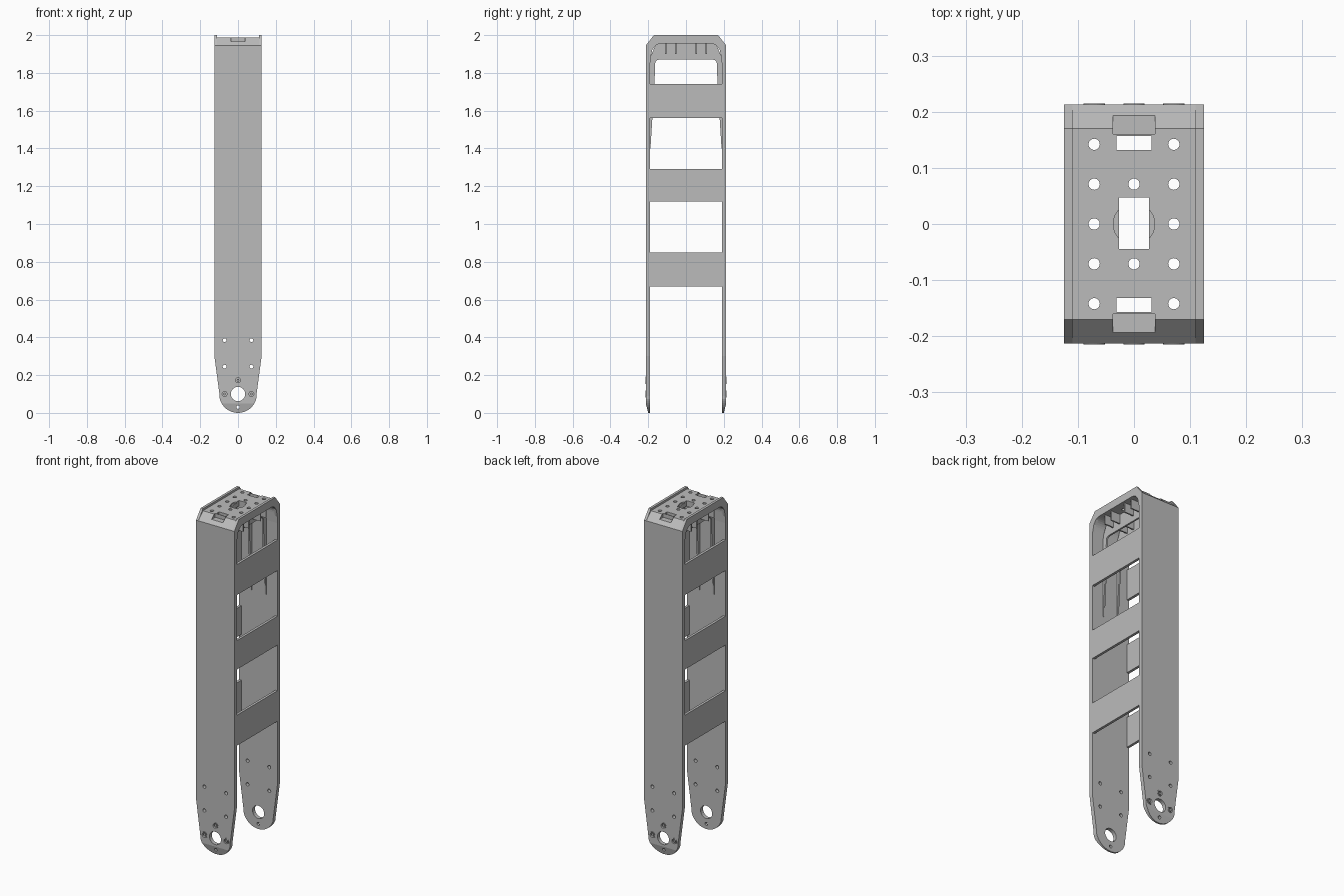
import bpy, bmesh, math
from mathutils import Matrix, Vector

default = bpy.data.objects.get("Cube")
if default:
    bpy.data.objects.remove(default, do_unlink=True)

grey = bpy.data.materials.new("matte grey")
grey.use_nodes = True
COLOUR = (0.5, 0.5, 0.5, 1)
grey.diffuse_color = COLOUR
grey.node_tree.nodes["Principled BSDF"].inputs["Base Color"].default_value = COLOUR

WALL_IN, WALL_OUT, HALF = 0.19, 0.213, 0.125
DECK, LIP = 1.988, 0.015


def finish(bm, name):
    bmesh.ops.recalc_face_normals(bm, faces=bm.faces)
    mesh = bpy.data.meshes.new(name)
    bm.to_mesh(mesh)
    bm.free()
    mesh.materials.append(grey)
    obj = bpy.data.objects.new(name, mesh)
    bpy.context.collection.objects.link(obj)
    return obj


def prism(name, outline, axis, lo, hi):
    """Extrude an outline along x (points are y, z) or along y (points are x, z)."""
    bm = bmesh.new()
    verts = [bm.verts.new((lo, a, b) if axis == "x" else (a, lo, b)) for a, b in outline]
    face = bm.faces.new(verts)
    new = bmesh.ops.extrude_face_region(bm, geom=[face])["geom"]
    step = Vector((hi - lo, 0, 0)) if axis == "x" else Vector((0, hi - lo, 0))
    bmesh.ops.translate(bm, vec=step, verts=[g for g in new if isinstance(g, bmesh.types.BMVert)])
    return finish(bm, name)


def boxes(name, specs):
    """Boxes given as low and high corners."""
    bm = bmesh.new()
    for lo, hi in specs:
        lo, hi = Vector(lo), Vector(hi)
        bmesh.ops.create_cube(bm, size=1, matrix=Matrix.Translation((lo + hi) / 2)
                              @ Matrix.Diagonal((*(hi - lo), 1)))
    return finish(bm, name)


def cylinders(name, specs, axis="z", sides=24):
    """Cylinders given as centre, radius and length."""
    bm = bmesh.new()
    turn = Matrix.Rotation(math.pi / 2, 4, "X") if axis == "y" else Matrix()
    for centre, radius, length in specs:
        bmesh.ops.create_cone(bm, cap_ends=True, segments=sides, radius1=radius, radius2=radius,
                              depth=length, matrix=Matrix.Translation(centre) @ turn)
    return finish(bm, name)


def boolean(obj, other, operation="DIFFERENCE"):
    mod = obj.modifiers.new(operation, "BOOLEAN")
    mod.operation, mod.object, mod.solver = operation, other, "EXACT"
    bpy.context.view_layer.objects.active = obj
    bpy.ops.object.modifier_apply(modifier=mod.name)
    bpy.data.objects.remove(other, do_unlink=True)


def mirrored(half):
    return half + [(-a, b) for a, b in reversed(half)]


def arc(cy, cz, r, start, end, n):
    angles = [math.radians(start + (end - start) * i / n) for i in range(n + 1)]
    return [(cy + r * math.cos(a), cz + r * math.sin(a)) for a in angles]


# Main frame: two long walls joined by a chamfered top deck
outer = [(0.2, 0), (WALL_OUT, 0.05), (WALL_OUT, 1.945), (0.17, DECK)]
inner = [(WALL_IN, 0), (WALL_IN, 1.84)] + arc(0.13, 1.898, 0.057, 0, 90, 8)
frame = prism("frame", mirrored(outer) + mirrored(inner)[::-1], "x", -HALF, HALF)

# Tapered, rounded feet
foot = [(HALF, 2.1), (HALF, 0.3), (0.097, 0.09)] + arc(0, 0.1, 0.1, -15, -85, 10)
boolean(frame, prism("foot_outline", mirrored(foot), "y", -0.4, 0.4), "INTERSECT")

# Deck openings: clip notches, slots, round holes and the centre recess
boolean(frame, boxes("clip_notches", [((-0.037, min(s * 0.16, s * 0.3), 1.965),
                                       (0.037, max(s * 0.16, s * 0.3), 2.1)) for s in (-1, 1)]))
slots = [((-0.031, min(s * 0.132, s * 0.157), 1.8), (0.031, max(s * 0.132, s * 0.157), 2.1))
         for s in (-1, 1)]
boolean(frame, boxes("deck_slots", slots + [((-0.027, -0.045, 1.8), (0.027, 0.047, 2.1))]))
boolean(frame, cylinders("centre_recess", [((0, 0, 2.02), 0.037, 0.08)], sides=32))
deck_holes = [(x, y) for x in (-0.071, 0, 0.071) for y in (-0.142, -0.071, 0, 0.071, 0.142)
              if x or abs(y) == 0.071]
boolean(frame, cylinders("deck_holes", [((x, y, 2), 0.01, 0.4) for x, y in deck_holes]))

# Pivot and fixing holes through both feet
holes = [(0, 0.1, 0.038), (0, 0.03, 0.009)]
holes += [(x, z, 0.01) for x in (-0.071, 0.071) for z in (0.245, 0.385)]
boolean(frame, cylinders("foot_holes", [((x, 0, z), r, 1) for x, z, r in holes], "y"))

# Raised screw bosses with blind sockets
screws = [(-0.071, 0.1), (0.071, 0.1), (0, 0.173)]
ends = [(x, s, z) for x, z in screws for s in (-1, 1)]
sockets = [((x, s * 0.215, z), 0.013, 0.024) for x, s, z in ends]
boolean(frame, cylinders("wall_sockets", sockets, "y"))
bosses = cylinders("screw_bosses", [((x, s * 0.2105, z), 0.019, 0.009) for x, s, z in ends], "y")
boolean(bosses, cylinders("boss_sockets", sockets, "y"))
cylinders("screw_pins", [((x, s * 0.206, z), 0.007, 0.012) for x, s, z in ends], "y", 12)

for s, side in ((1, "left"), (-1, "right")):
    lo, hi = sorted((s * (HALF - LIP), s * HALF))
    # Side straps tying the walls together
    for i, (bottom, top) in enumerate(((0.67, 0.85), (1.12, 1.29), (1.56, 1.74))):
        boxes(f"{side}_strap_{i + 1}", [((lo, -0.195, bottom), (hi, 0.195, top))])
    # Side arch whose top edge stands above the deck
    arch_out = [(WALL_OUT, 1.74), (WALL_OUT, 1.945), (0.17, 2.0)]
    arch_in = [(WALL_IN, 1.74), (WALL_IN, 1.87), (0.178, 1.925), (0.148, 1.96)]
    prism(f"{side}_arch", mirrored(arch_out) + mirrored(arch_in)[::-1], "x", lo, hi)

# Inner stiffening ribs: arched under the deck, tapering away down the walls
rib_out = [(0.195, 1.4), (0.195, 1.87), (0.16, 1.95), (0.13, 1.97)]
rib_in = [(0.188, 1.4), (0.167, 1.74)] + arc(0.143, 1.85, 0.02, 0, 90, 4)
for x, label in ((0.047, "left"), (-0.047, "right")):
    rib = prism(f"{label}_rib", mirrored(rib_out) + mirrored(rib_in)[::-1], "x", x - 0.005, x + 0.005)

# Cross ribs under the deck
for i, y in enumerate((-0.107, -0.055, 0.055, 0.107)):
    boxes(f"cross_rib_{i + 1}", [((-0.11, y - 0.004, 1.9), (0.11, y + 0.004, 1.96))])
